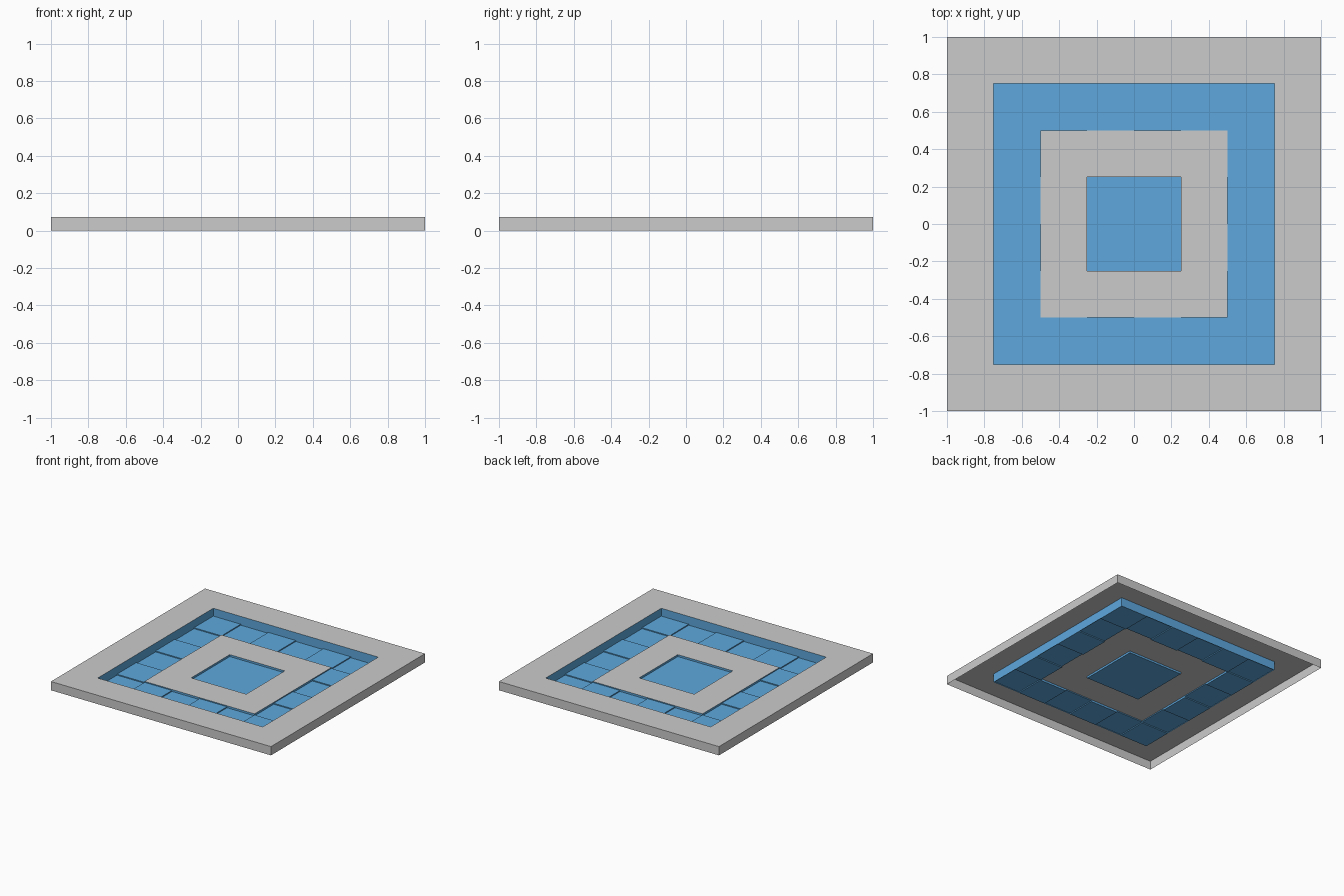
import bpy, bmesh

if "Cube" in bpy.data.objects:
    bpy.data.objects.remove(bpy.data.objects["Cube"])

CELL = 0.25
TOP, RING, HIGH, LOW = 0.072, 0.016, 0.008, 0.0

blue = bpy.data.materials.new("pool_blue")
blue.diffuse_color = (0.11, 0.39, 0.72, 1)
blue.use_nodes = True
blue.node_tree.nodes["Principled BSDF"].inputs["Base Color"].default_value = blue.diffuse_color


def make(name, quads, mat=None):
    """Build one object from a list of quads, welding shared corners."""
    bm = bmesh.new()
    for q in quads:
        bm.faces.new([bm.verts.new(p) for p in q])
    bmesh.ops.remove_doubles(bm, verts=bm.verts[:], dist=1e-5)
    me = bpy.data.meshes.new(name)
    bm.to_mesh(me)
    bm.free()
    ob = bpy.data.objects.new(name, me)
    bpy.context.collection.objects.link(ob)
    if mat:
        me.materials.append(mat)
    return ob


def flat(x0, y0, x1, y1, z):
    return [(x0, y0, z), (x1, y0, z), (x1, y1, z), (x0, y1, z)]


def square_ring(a, b, z):
    """Flat square border between half-widths a (inner) and b (outer)."""
    return [flat(-b, -b, b, -a, z), flat(-b, a, b, b, z),
            flat(-b, -a, -a, a, z), flat(a, -a, b, a, z)]


def riser(p, q, z0, z1):
    """Vertical face on the line p-q, facing right of its direction."""
    return [(*p, z0), (*q, z0), (*q, z1), (*p, z1)]


def walls(a, z0, z1, outward=True):
    c = [(-a, -a), (a, -a), (a, a), (-a, a)]
    if not outward:
        c.reverse()
    return [riser(c[i], c[(i + 1) % 4], z0, z1) for i in range(4)]


# Outer frame: open underneath, top border and outside walls
make("outer_frame", square_ring(0.75, 1.0, TOP) + walls(1.0, 0, TOP))

# Inside walls of the frame
make("pit_walls", walls(0.75, LOW, TOP, False), blue)

# Channel tiles alternate between two heights
tiles, steps = [], []


def level(i, j):
    return LOW if (i + j) % 2 == 0 else HIGH


def in_channel(i, j):
    return 0 <= i < 6 and 0 <= j < 6 and (i in (0, 5) or j in (0, 5))


for i in range(6):
    for j in range(6):
        if not in_channel(i, j):
            continue
        x, y, z = (i - 3) * CELL, (j - 3) * CELL, level(i, j)
        tiles.append(flat(x, y, x + CELL, y + CELL, z))
        c = [(x, y), (x + CELL, y), (x + CELL, y + CELL), (x, y + CELL)]
        for k, (di, dj) in enumerate([(0, -1), (1, 0), (0, 1), (-1, 0)]):
            p, q, n = c[k], c[(k + 1) % 4], (i + di, j + dj)
            if in_channel(*n) and level(*n) < z:
                steps.append(riser(p, q, LOW, HIGH))
            elif 1 <= n[0] <= 4 and 1 <= n[1] <= 4:
                steps.append(riser(q, p, z, RING))
make("channel_tiles", tiles, blue)
make("tile_steps", steps, blue)

# Raised border around the centre, and the sunken centre
make("raised_border", square_ring(0.25, 0.5, RING))
make("centre_walls", walls(0.25, LOW, RING, False), blue)
make("centre_floor", [flat(-0.25, -0.25, 0.25, 0.25, LOW)], blue)
